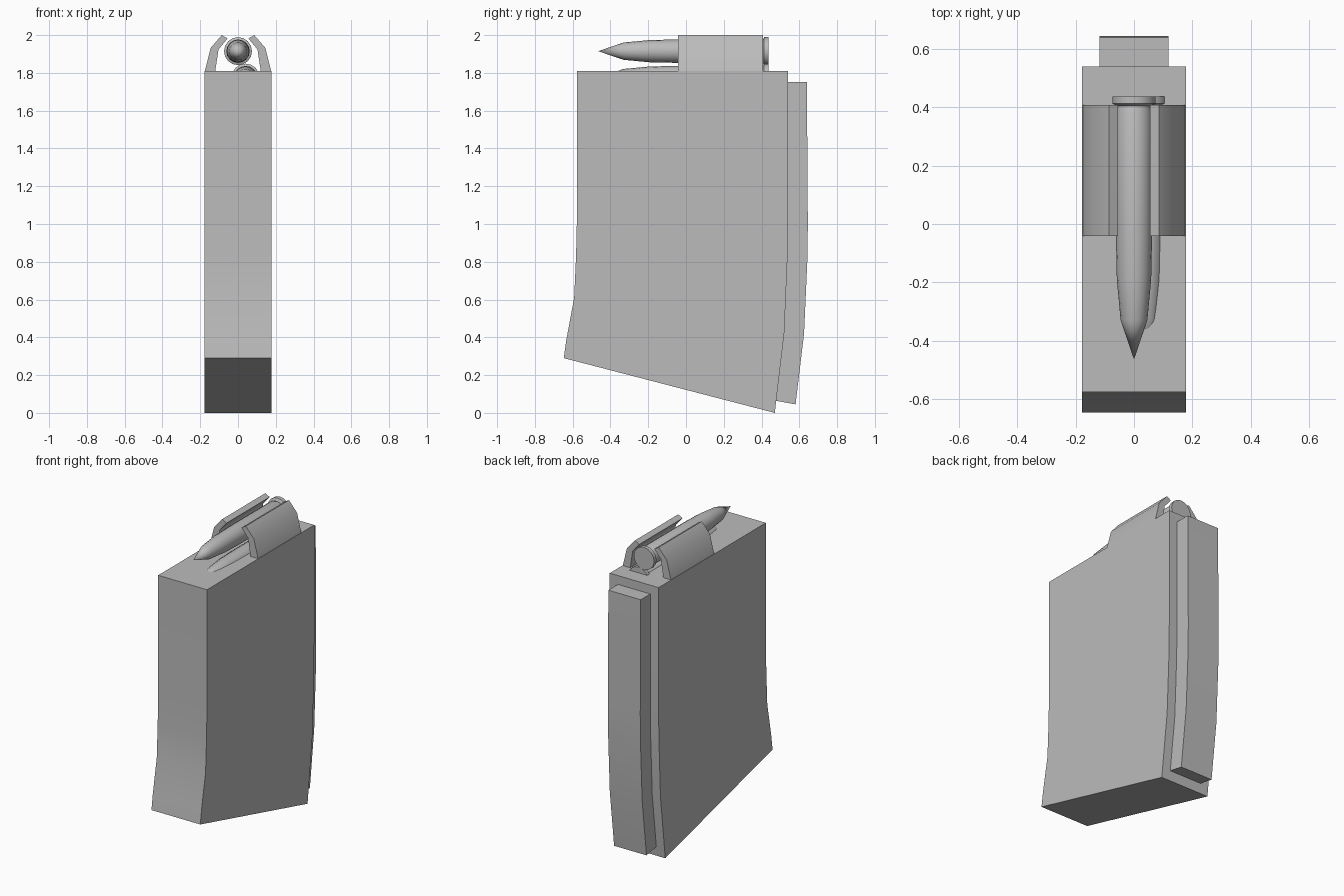
import bpy, bmesh, math

if "Cube" in bpy.data.objects:
    bpy.data.objects.remove(bpy.data.objects["Cube"])

steel = bpy.data.materials.new("grey_steel")
steel.diffuse_color = (0.5, 0.5, 0.5, 1)
steel.use_nodes = True
steel.node_tree.nodes["Principled BSDF"].inputs["Base Color"].default_value = steel.diffuse_color


def finish(name, bm, angle=30):
    bmesh.ops.recalc_face_normals(bm, faces=bm.faces)
    mesh = bpy.data.meshes.new(name)
    bm.to_mesh(mesh)
    bm.free()
    mesh.materials.append(steel)
    ob = bpy.data.objects.new(name, mesh)
    bpy.context.collection.objects.link(ob)
    bpy.ops.object.select_all(action='DESELECT')
    ob.select_set(True)
    bpy.context.view_layer.objects.active = ob
    bpy.ops.object.shade_smooth_by_angle(angle=math.radians(angle))
    return ob


def extrude(name, points, start, offset):
    """Close a 3D outline into a face and extrude it along offset."""
    bm = bmesh.new()
    face = bm.faces.new([bm.verts.new(start(p)) for p in points])
    ext = bmesh.ops.extrude_face_region(bm, geom=[face])
    moved = [v for v in ext["geom"] if isinstance(v, bmesh.types.BMVert)]
    bmesh.ops.translate(bm, verts=moved, vec=offset)
    return finish(name, bm)


def side_part(name, points, half_width):
    return extrude(name, points, lambda p: (-half_width, p[0], p[1]),
                   (2 * half_width, 0, 0))


def cartridge(name, x, z, sides=16):
    """Revolve a cartridge outline (y, radius) about its long axis."""
    outline = [(-0.465, 0), (-0.33, 0.046), (-0.19, 0.059), (-0.04, 0.062),
               (0.385, 0.062), (0.405, 0.055), (0.413, 0.074),
               (0.438, 0.074), (0.438, 0)]
    bm = bmesh.new()
    verts = [bm.verts.new((r, y, 0)) for y, r in outline]
    edges = [bm.edges.new(pair) for pair in zip(verts, verts[1:])]
    bmesh.ops.spin(bm, geom=verts + edges, cent=(0, 0, 0), axis=(0, 1, 0),
                   angle=math.tau, steps=sides, use_merge=True)
    bmesh.ops.remove_doubles(bm, verts=bm.verts, dist=1e-4)
    ob = finish(name, bm)
    ob.location = (x, 0, z)


# Curved box body
side_part("magazine_body", [
    (-0.577, 1.81), (-0.577, 1.05), (-0.582, 0.83), (-0.592, 0.61),
    (-0.633, 0.39), (-0.647, 0.29), (0.47, 0.0), (0.52, 0.42),
    (0.537, 0.82), (0.54, 1.05), (0.54, 1.81)], 0.178)

# Raised spine along the back
side_part("rear_rib", [
    (0.50, 1.752), (0.50, 0.82), (0.48, 0.42), (0.44, 0.071), (0.58, 0.045),
    (0.625, 0.42), (0.643, 0.82), (0.645, 1.0), (0.64, 1.752)], 0.118)

# Bent feed lips, one on each side
for label, s in (("left", -1), ("right", 1)):
    extrude(label + "_feed_lip", [
        (s * 0.178, 1.80), (s * 0.145, 1.932), (s * 0.086, 2.0),
        (s * 0.055, 1.982), (s * 0.103, 1.925), (s * 0.122, 1.80)],
        lambda p: (p[0], -0.042, p[1]), (0, 0.45, 0))

# Loaded rounds: one on top, one half sunk in the body
cartridge("top_round", 0, 1.915)
cartridge("second_round", 0.04, 1.775)
